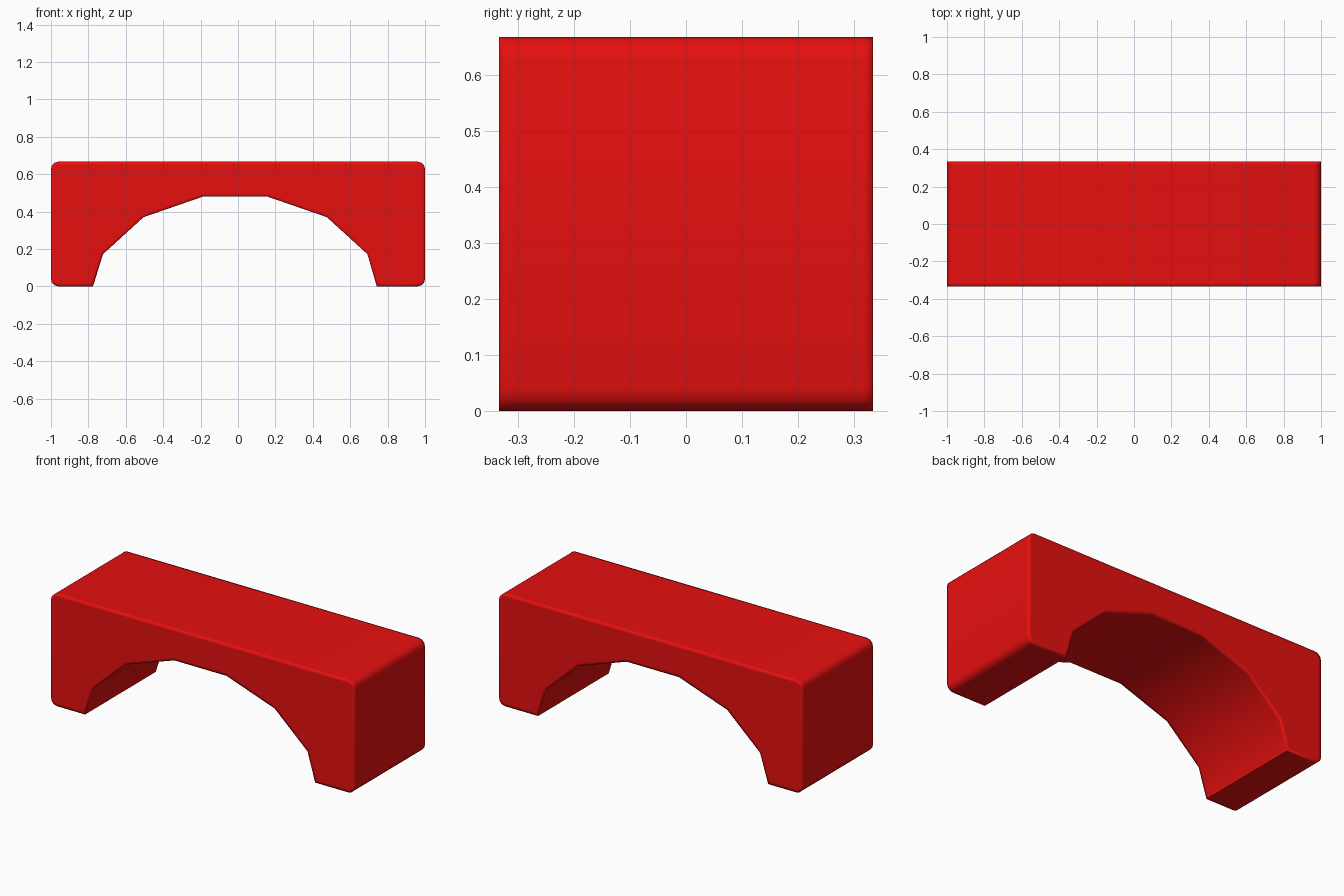
import bpy, bmesh, math

if "Cube" in bpy.data.objects:
    bpy.data.objects.remove(bpy.data.objects["Cube"])

HALF_DEPTH, HEIGHT, R, EDGE = 0.333, 0.667, 0.04, 0.016


def corner(cx, cz, start, segments=3):
    """Rounded outer corner as a quarter arc."""
    return [(cx + R * math.cos(math.radians(start + 90 * i / segments)),
             cz + R * math.sin(math.radians(start + 90 * i / segments)))
            for i in range(segments + 1)]


# Side outline: faceted arch from left to right, then rounded outer block
arch = [(-0.775, 0), (-0.722, 0.172), (-0.505, 0.37), (-0.187, 0.48),
        (0.157, 0.48), (0.475, 0.37), (0.692, 0.172), (0.742, 0)]
outline = (arch + corner(1 - R, R, -90) + corner(1 - R, HEIGHT - R, 0)
           + corner(-1 + R, HEIGHT - R, 90) + corner(-1 + R, R, 180))

bm = bmesh.new()

# Rings through the depth, with support loops close to front and back
depths = [-HALF_DEPTH, -HALF_DEPTH + EDGE, HALF_DEPTH - EDGE, HALF_DEPTH]
rings = [[bm.verts.new((x, y, z)) for x, z in outline] for y in depths]
n = len(outline)
for a, b in zip(rings, rings[1:]):
    for i in range(n):
        j = (i + 1) % n
        bm.faces.new((a[i], a[j], b[j], b[i]))

# Front and back walls with a narrow inset border
caps = [bm.faces.new(rings[0]), bm.faces.new(rings[-1])]
bmesh.ops.recalc_face_normals(bm, faces=bm.faces[:])
bmesh.ops.inset_region(bm, faces=caps, thickness=EDGE, use_even_offset=True)
bmesh.ops.triangulate(bm, faces=[f for f in bm.faces if len(f.verts) > 4])

# Soft shading everywhere, crisp edge where the arch meets the feet
for f in bm.faces:
    f.smooth = True
for e in bm.edges:
    if all(abs(v.co.z) < 1e-5 and min(abs(v.co.x - arch[0][0]),
           abs(v.co.x - arch[-1][0])) < 1e-5 for v in e.verts):
        if abs(e.verts[0].co.y - e.verts[1].co.y) > 1e-4:
            e.smooth = False

mesh = bpy.data.meshes.new("arch_block")
bm.to_mesh(mesh)
bm.free()
block = bpy.data.objects.new("arch_block", mesh)
bpy.context.collection.objects.link(block)

# Red paint
red = bpy.data.materials.new("red_paint")
red.diffuse_color = (0.8, 0.005, 0.005, 1)
red.use_nodes = True
red.node_tree.nodes["Principled BSDF"].inputs["Base Color"].default_value = red.diffuse_color
mesh.materials.append(red)
